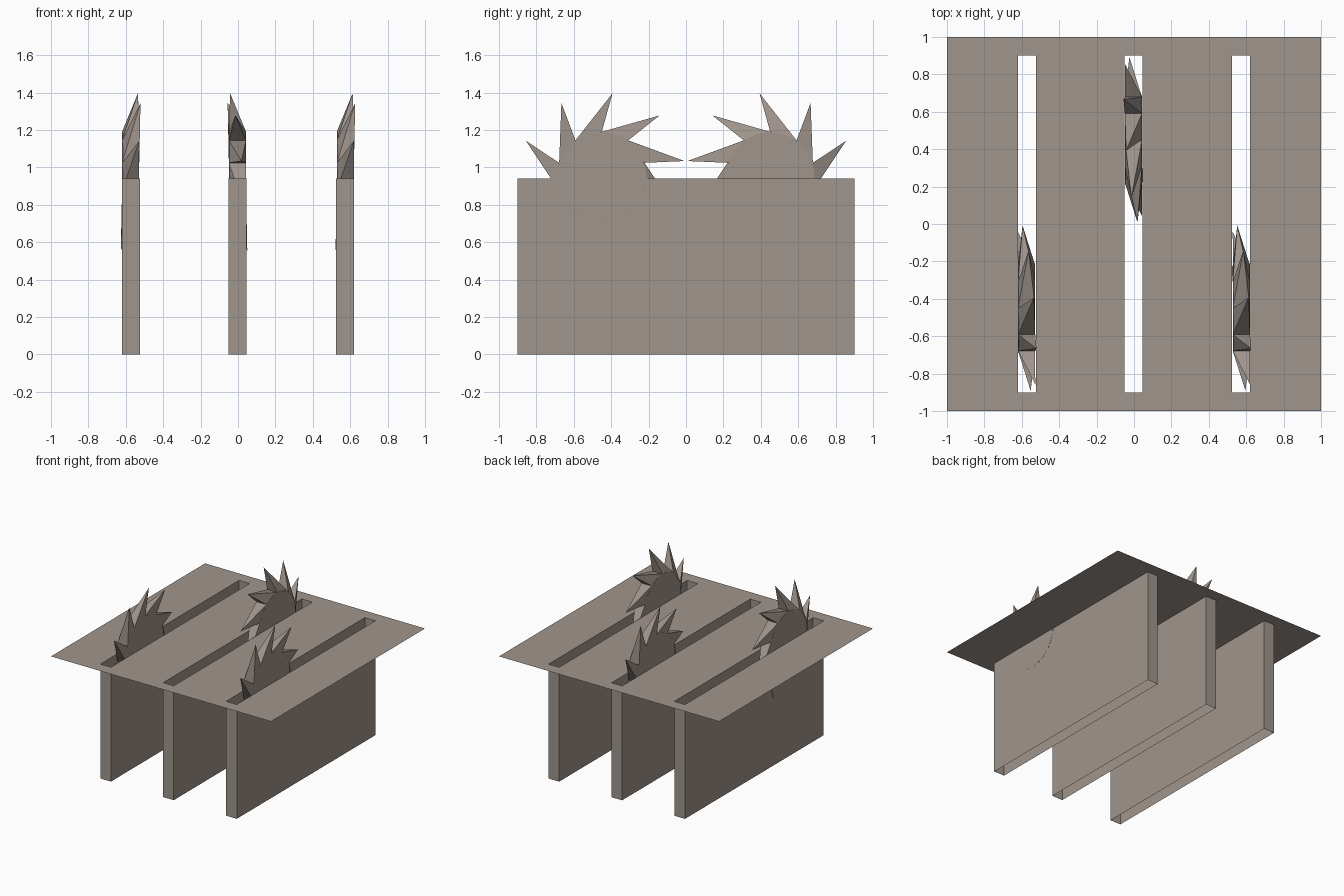
import bpy, bmesh, math
from mathutils import Vector

cube = bpy.data.objects.get("Cube")
if cube:
    bpy.data.objects.remove(cube, do_unlink=True)

# One flat warm grey for everything
grey = bpy.data.materials.new("warm_grey")
grey.use_nodes = True
colour = (0.35, 0.30, 0.265, 1)
grey.diffuse_color = colour
grey.node_tree.nodes["Principled BSDF"].inputs["Base Color"].default_value = colour

TOP = 0.94
SLOT_X = (-0.573, -0.002, 0.571)
SLOT_HALF = 0.048
SLOT_END = 0.9


def finish(bm, name):
    mesh = bpy.data.meshes.new(name)
    bm.to_mesh(mesh)
    bm.free()
    mesh.materials.append(grey)
    obj = bpy.data.objects.new(name, mesh)
    bpy.context.collection.objects.link(obj)
    return obj


def slotted_floor():
    """Thin floor with three slots, each with walls hanging down to the ground."""
    bm = bmesh.new()
    xs = [-1] + [x + s * SLOT_HALF for x in SLOT_X for s in (-1, 1)] + [1]
    ys = [-1, -SLOT_END, SLOT_END, 1]
    grid = [[bm.verts.new((x, y, TOP)) for y in ys] for x in xs]
    for i in range(len(xs) - 1):
        for j in range(3):
            if i % 2 and j == 1:
                continue  # slot opening
            bm.faces.new((grid[i][j], grid[i + 1][j], grid[i + 1][j + 1], grid[i][j + 1]))
    rim = [e for e in bm.edges if e.is_boundary
           and all(max(abs(v.co.x), abs(v.co.y)) < 0.95 for v in e.verts)]
    walls = bmesh.ops.extrude_edge_only(bm, edges=rim)["geom"]
    for v in walls:
        if isinstance(v, bmesh.types.BMVert):
            v.co.z = 0
    return finish(bm, "slotted_floor")


def saw_blade(name, location, turn):
    """Round hub with ten raked teeth whose tips lie on a tilted plane."""
    half, radius, reach, teeth = 0.046, 0.24, 0.45, 10
    step = 2 * math.pi / teeth
    bm = bmesh.new()

    def point(angle, r, x):
        return Vector((x, r * math.cos(angle), r * math.sin(angle)))

    # Hub discs and rim
    n = 40
    rings = [[bm.verts.new(point(2 * math.pi * (k + 0.0) / n, radius - 0.002, x))
              for k in range(n)] for x in (-half, half)]
    bm.faces.new(rings[0])
    bm.faces.new(rings[1])
    for k in range(n):
        m = (k + 1) % n
        bm.faces.new((rings[0][k], rings[0][m], rings[1][m], rings[1][k]))

    # Teeth: four-sided spikes leaning past their base
    for k in range(teeth):
        a = math.radians(18) + k * step
        tip_angle = a - math.radians(7.3)
        lean = 0.053 * math.cos(tip_angle - math.radians(125))
        base = [bm.verts.new(point(ang, radius, x)) for ang, x in
                ((a, -half), (a, half), (a + step, half), (a + step, -half))]
        tip = bm.verts.new(point(tip_angle, reach, lean))
        bm.faces.new(base)
        for i in range(4):
            bm.faces.new((base[i], base[(i + 1) % 4], tip))
    bmesh.ops.recalc_face_normals(bm, faces=bm.faces)
    blade = finish(bm, name)
    blade.location = location
    blade.rotation_euler.z = turn
    return blade


slotted_floor()
saw_blade("right_saw_blade", (-0.574, -0.45, 0.95), 0)
saw_blade("middle_saw_blade", (-0.003, 0.45, 0.95), math.pi)
saw_blade("left_saw_blade", (0.574, -0.45, 0.95), 0)
